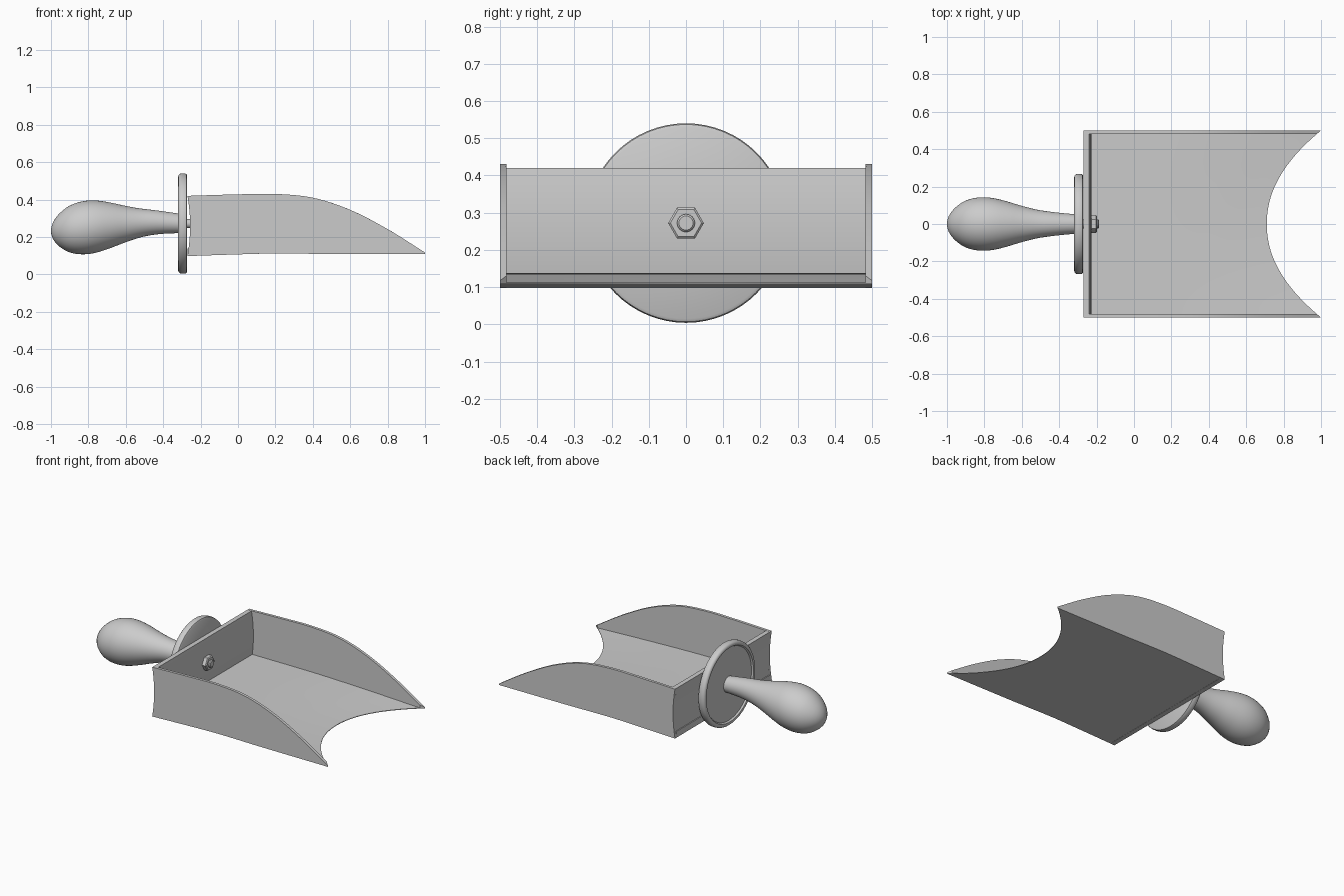
import bpy, bmesh, math

if "Cube" in bpy.data.objects:
    bpy.data.objects.remove(bpy.data.objects["Cube"])


def finish(bm, name, angle=35):
    bmesh.ops.recalc_face_normals(bm, faces=bm.faces)
    mesh = bpy.data.meshes.new(name)
    bm.to_mesh(mesh)
    bm.free()
    ob = bpy.data.objects.new(name, mesh)
    bpy.context.collection.objects.link(ob)
    bpy.ops.object.select_all(action='DESELECT')
    ob.select_set(True)
    bpy.context.view_layer.objects.active = ob
    bpy.ops.object.shade_smooth_by_angle(angle=math.radians(angle))
    return ob


def curve(points, x):
    """Smooth interpolation through (x, value) points."""
    n = len(points)
    x = min(max(x, points[0][0]), points[-1][0])
    i = next((k for k in range(n - 1) if x <= points[k + 1][0]), n - 2)

    def slope(k):
        a, b = points[max(k - 1, 0)], points[min(k + 1, n - 1)]
        return (b[1] - a[1]) / (b[0] - a[0])
    (x0, a), (x1, b) = points[i], points[i + 1]
    h = x1 - x0
    t = (x - x0) / h
    return ((2*t**3 - 3*t**2 + 1) * a + (t**3 - 2*t**2 + t) * h * slope(i)
            + (3*t**2 - 2*t**3) * b + (t**3 - t**2) * h * slope(i + 1))


def slab(name, side_a, side_b, nu, nv):
    """Closed thin solid between two surfaces given as functions of u, v."""
    bm = bmesh.new()
    g = [[[bm.verts.new(f(i / nu, j / nv)) for j in range(nv + 1)]
          for i in range(nu + 1)] for f in (side_a, side_b)]
    for s in g:
        for i in range(nu):
            for j in range(nv):
                bm.faces.new((s[i][j], s[i+1][j], s[i+1][j+1], s[i][j+1]))
    for i in range(nu):
        for j in (0, nv):
            bm.faces.new((g[0][i][j], g[0][i+1][j], g[1][i+1][j], g[1][i][j]))
    for j in range(nv):
        for i in (0, nu):
            bm.faces.new((g[0][i][j], g[0][i][j+1], g[1][i][j+1], g[1][i][j]))
    return finish(bm, name)


def lathe(name, rings, seg=48):
    """Solid of revolution along x; rings are (x, radius, centre z)."""
    bm = bmesh.new()
    loops = [[bm.verts.new((x, r * math.cos(2 * math.pi * k / seg),
                            zc + r * math.sin(2 * math.pi * k / seg)))
              for k in range(seg)] for x, r, zc in rings]
    for a, b in zip(loops, loops[1:]):
        for k in range(seg):
            m = (k + 1) % seg
            bm.faces.new((a[k], a[m], b[m], b[k]))
    bm.faces.new(loops[0])
    bm.faces.new(loops[-1])
    return finish(bm, name)


# Shared outlines of the scoop
BACK, HALF, WALL, AXIS = -0.27, 0.5, 0.018, 0.272
RIM = [(-.27, .42), (0, .428), (.2, .43), (.4, .41), (.6, .345), (.8, .242), (1, .117)]
UNDER = [(-.27, .098), (0, .107), (.2, .112), (.5, .109), (1, .108)]
FLOOR = [(0, .138), (.4, .137), (.7, .127), (.92, .116), (1, .112)]


def front(y):
    return 0.71 + 0.29 * (abs(y) / HALF) ** 2.1


def bow(z):
    return 0.014 * (1 - ((z - 0.26) / 0.16) ** 2)


# Floor with concave front edge
def floor_point(u, v, top):
    y = (2 * v - 1) * (HALF - WALL)
    x = BACK + u * (front(y) - BACK)
    return (x, y, curve(FLOOR, u) if top else curve(UNDER, x))


slab("scoop_floor", lambda u, v: floor_point(u, v, True),
     lambda u, v: floor_point(u, v, False), 32, 40)


# Side walls with curved rim
def wall_point(u, v, y):
    x = BACK + u * (front(y) - BACK)
    low = curve(UNDER, x)
    z = low + v * (curve(RIM, x) - low)
    return (x + bow(z) * (1 - u) ** 12, y, z)


for side, label in ((-1, "front"), (1, "rear")):
    slab("side_wall_" + label,
         lambda u, v: wall_point(u, v, side * HALF),
         lambda u, v: wall_point(u, v, side * (HALF - WALL)), 40, 8)


# Slightly bowed back wall
def back_point(u, v, offset):
    z = 0.098 + v * 0.322
    return (BACK + offset + bow(z), (2 * u - 1) * (HALF - WALL), z)


slab("back_wall", lambda u, v: back_point(u, v, 0),
     lambda u, v: back_point(u, v, 0.03), 2, 10)

# Round guard with raised rim
lathe("guard_disc", [(x, r, AXIS) for x, r in (
    (-.308, .05), (-.308, .236), (-.318, .243), (-.320, .250), (-.318, .259),
    (-.311, .266), (-.300, .268), (-.285, .268), (-.276, .265), (-.272, .257),
    (-.272, .05))], 64)

# Pear-shaped handle
RADIUS = [(-.96, .084), (-.92, .115), (-.87, .135), (-.81, .143), (-.75, .138),
          (-.68, .121), (-.6, .097), (-.52, .077), (-.45, .066), (-.38, .058), (-.29, .050)]
CENTRE = [(-1, .233), (-.8, .252), (-.6, .269), (-.45, .278), (-.29, .272)]
stations = [(-1, .002), (-.998, .02), (-.99, .043), (-.978, .063)]
stations += [(x, curve(RADIUS, x)) for x in [-.96 + .67 * i / 32 for i in range(33)]]
lathe("handle", [(x, r, curve(CENTRE, x)) for x, r in stations])

# Bolt and hexagonal nut
lathe("bolt", [(-.30, .024, AXIS), (-.192, .024, AXIS), (-.187, .019, AXIS)], 24)
lathe("hex_nut", [(-.235, .048, AXIS), (-.204, .048, AXIS), (-.199, .042, AXIS)], 6)
